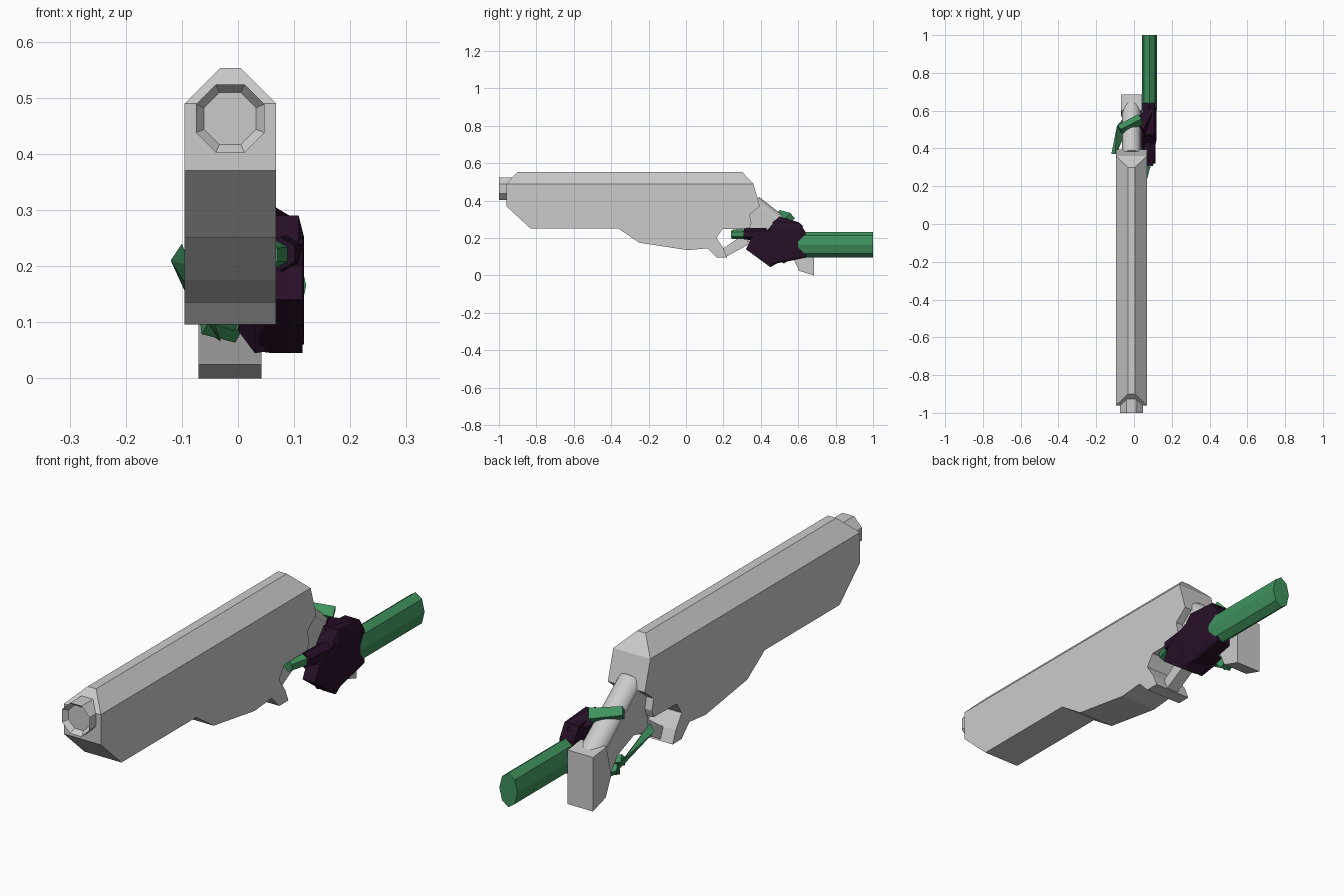
import bpy, bmesh, math
from mathutils import Vector, Matrix

cube = bpy.data.objects.get("Cube")
if cube:
    bpy.data.objects.remove(cube, do_unlink=True)


def material(name, rgb):
    m = bpy.data.materials.new(name)
    m.use_nodes = True
    m.diffuse_color = (*rgb, 1)
    m.node_tree.nodes["Principled BSDF"].inputs["Base Color"].default_value = (*rgb, 1)
    return m


GREY = material("pale grey", (0.6, 0.6, 0.6))
GREEN = material("green", (0.05, 0.29, 0.11))
PURPLE = material("dark purple", (0.02, 0.005, 0.02))


def finish(bm, name, mat):
    bmesh.ops.recalc_face_normals(bm, faces=bm.faces)
    mesh = bpy.data.meshes.new(name)
    bm.to_mesh(mesh)
    bm.free()
    mesh.materials.append(mat)
    obj = bpy.data.objects.new(name, mesh)
    bpy.context.collection.objects.link(obj)
    return obj


def prism(name, profile, x0, x1, mat):
    """Side profile of (y, z) points extruded from x0 to x1."""
    bm = bmesh.new()
    face = bm.faces.new([bm.verts.new((x0, y, z)) for y, z in profile])
    new = bmesh.ops.extrude_face_region(bm, geom=[face])["geom"]
    moved = [v for v in new if isinstance(v, bmesh.types.BMVert)]
    bmesh.ops.translate(bm, verts=moved, vec=(x1 - x0, 0, 0))
    return finish(bm, name, mat)


def hull(name, points, mat):
    bm = bmesh.new()
    verts = [bm.verts.new(p) for p in points]
    bmesh.ops.convex_hull(bm, input=verts)
    bmesh.ops.dissolve_limit(bm, angle_limit=0.02, verts=bm.verts, edges=bm.edges)
    return finish(bm, name, mat)


def bar(name, start, end, r0, r1, mat, sides=6, squash=1):
    """Tapered rod between two points."""
    a, b = Vector(start), Vector(end)
    turn = (b - a).to_track_quat("Z", "Y").to_matrix().to_4x4()
    bm = bmesh.new()
    bmesh.ops.create_cone(bm, cap_ends=True, segments=sides, radius1=r0, radius2=r1,
                          depth=(b - a).length)
    bm.transform(Matrix.Translation((a + b) / 2) @ turn @ Matrix.Diagonal((squash, 1, 1, 1)))
    return finish(bm, name, mat)


L, R, MID = -0.095, 0.068, -0.014

# Gun body with the notch for the trigger
prism("gun_body", [(-0.96, 0.49), (-0.96, 0.37), (-0.83, 0.25), (-0.36, 0.25), (-0.25, 0.175),
                   (0.01, 0.135), (0.115, 0.145), (0.163, 0.096), (0.22, 0.096), (0.2, 0.145),
                   (0.163, 0.2), (0.195, 0.248), (0.34, 0.25), (0.35, 0.28), (0.34, 0.325),
                   (0.395, 0.37), (0.36, 0.49)], L, R, GREY)

# Chamfered top
hull("body_top", [(x, y, 0.49) for x in (L, R) for y in (-0.96, 0.36)] +
     [(x, y, 0.553) for x in (-0.032, 0.005) for y in (-0.9, 0.3)], GREY)

# Octagonal muzzle with a sunken bore
muzzle = bar("muzzle", (MID, -0.9, 0.463), (MID, -1, 0.463), 0.066, 0.066, GREY, sides=8)
bm = bmesh.new()
bm.from_mesh(muzzle.data)
bm.transform(Matrix.Translation((MID, 0, 0.463)) @ Matrix.Rotation(math.pi / 8, 4, "Y")
             @ Matrix.Translation((-MID, 0, -0.463)))
cap = min(bm.faces, key=lambda f: f.calc_center_median().y)
bmesh.ops.inset_region(bm, faces=[cap], thickness=0.016)
bmesh.ops.translate(bm, verts=cap.verts, vec=(0, 0.02, 0))
bm.to_mesh(muzzle.data)
bm.free()

# Trigger and its guard
prism("guard_strut", [(0.2, 0.145), (0.215, 0.1), (0.36, 0.18), (0.33, 0.235)], -0.04, 0.012, GREY)
prism("trigger", [(0.27, 0.26), (0.265, 0.2), (0.285, 0.19), (0.31, 0.26)], -0.025, -0.003, GREY)

# Grip: flat sides, rounded spine, flared butt
prism("grip", [(0.33, 0.33), (0.39, 0.375), (0.61, 0.2), (0.6, 0.06), (0.52, 0.16),
               (0.42, 0.2), (0.33, 0.18)], -0.064, 0.036, GREY)
spine = bar("grip_spine", (MID, 0.36, 0.38), (MID, 0.63, 0.17), 0.05, 0.05, GREY, sides=14)
for poly in spine.data.polygons:
    poly.use_smooth = len(poly.vertices) == 4
prism("grip_butt", [(0.6, 0.225), (0.685, 0.215), (0.685, 0), (0.605, 0.025), (0.57, 0.1)],
      -0.07, 0.042, GREY)

# Forearm
bar("forearm", (0.082, 0.6, 0.165), (0.082, 1, 0.165), 0.068, 0.068, GREEN, sides=8, squash=0.585)

# Gloved fist
hull("palm", [(x, y, z) for x in (0.045, 0.108) for y, z in
              [(0.475, 0.29), (0.61, 0.28), (0.64, 0.23), (0.64, 0.095), (0.52, 0.07), (0.4, 0.2)]] +
     [(0.118, 0.46, 0.25), (0.118, 0.6, 0.25), (0.118, 0.6, 0.1), (0.118, 0.44, 0.06)], PURPLE)
hull("knuckles", [(x, y, z) for x in (0.06, 0.115) for y, z in
                  [(0.32, 0.14), (0.35, 0.2), (0.45, 0.25), (0.5, 0.08), (0.45, 0.045)]] +
     [(0.045, 0.36, 0.13), (0.035, 0.46, 0.048)], PURPLE)
hull("curled_fingers", [(0.07, 0.45, 0.05), (0.03, 0.45, 0.045), (0.0, 0.5, 0.085),
                        (0.08, 0.38, 0.19), (0.03, 0.37, 0.18), (0.0, 0.54, 0.1),
                        (0.07, 0.56, 0.1)], PURPLE)
hull("thumb_base", [(0.02, 0.53, 0.29), (0.025, 0.57, 0.27), (0.06, 0.46, 0.28),
                    (0.05, 0.5, 0.315), (0.1, 0.6, 0.285), (0.08, 0.63, 0.26)], PURPLE)
bar("index_finger_base", (0.085, 0.43, 0.22), (0.075, 0.31, 0.222), 0.035, 0.03, PURPLE)

# Bare finger tips
bar("index_finger_tip", (0.068, 0.32, 0.221), (0.05, 0.245, 0.22), 0.026, 0.024, GREEN)
bar("thumb_tip", (0.035, 0.555, 0.305), (-0.075, 0.5, 0.325), 0.03, 0.025, GREEN, sides=4)

# Finger ends wrapped around the far side of the grip
for i in range(2):
    bar(f"wrapped_finger_{i + 1}", (0.0, 0.53 - 0.04 * i, 0.085 + 0.02 * i),
        (-0.06, 0.51 - 0.03 * i, 0.1 + 0.025 * i), 0.022, 0.022, GREEN, sides=4)
hull("wrapped_finger_tips", [(-0.12, 0.37, 0.21), (-0.1, 0.37, 0.24), (-0.085, 0.39, 0.2),
                             (-0.03, 0.52, 0.065), (-0.065, 0.55, 0.09), (-0.09, 0.52, 0.15),
                             (-0.05, 0.48, 0.1)], GREEN)
